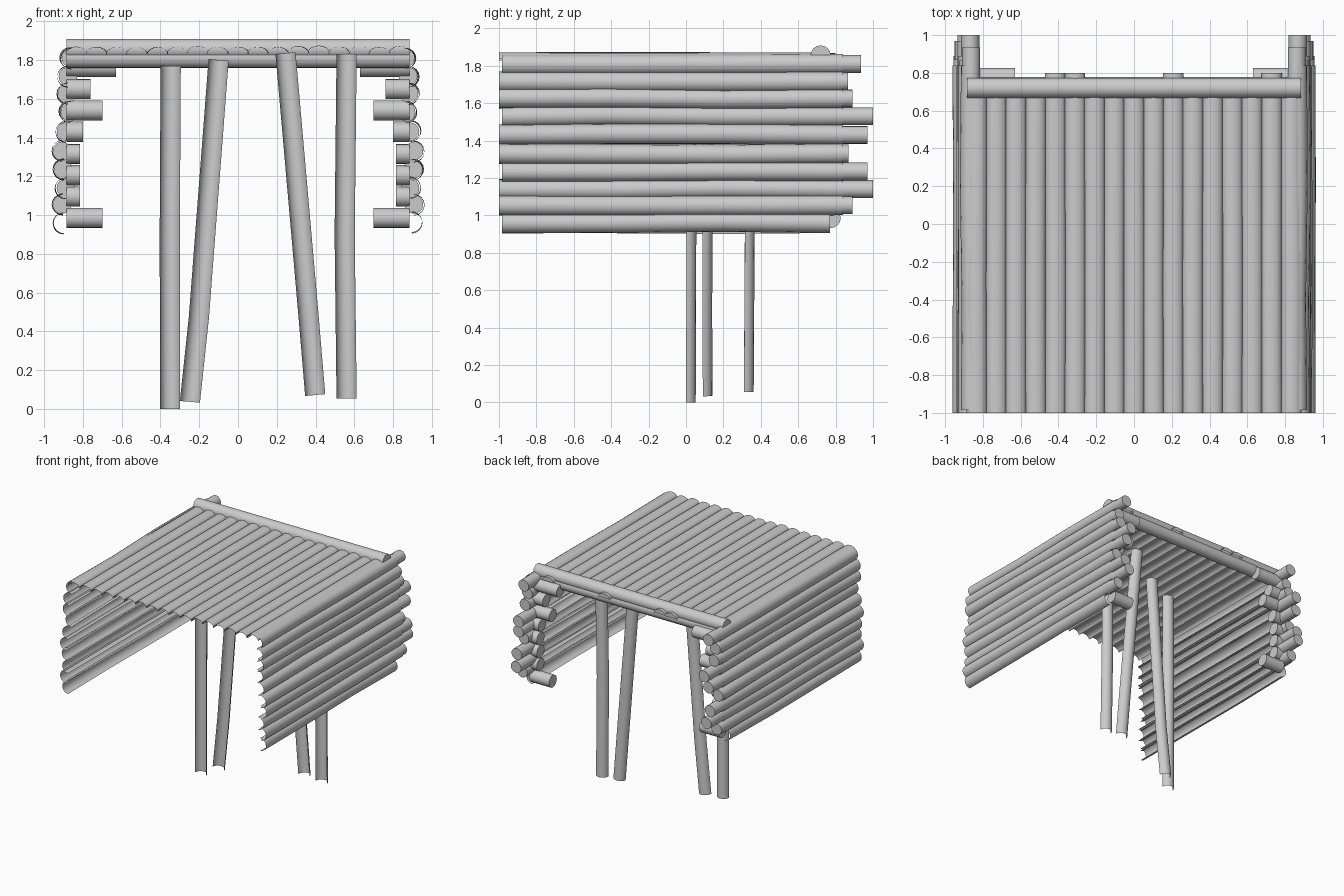
import bpy, bmesh, math, random
from mathutils import Vector

if "Cube" in bpy.data.objects:
    bpy.data.objects.remove(bpy.data.objects["Cube"])

random.seed(4)


def log(name, path, out, w, h=None, half=False, start_cap=True, end_cap=True):
    """Log swept along path; half=True gives only the shell facing 'out'."""
    h = h or w
    pts = [Vector(p) for p in path]
    t = (pts[-1] - pts[0]).normalized()
    o = Vector(out)
    o = (o - t * o.dot(t)).normalized()
    s = o.cross(t)
    n = 8 if half else 16
    count = n + 1 if half else n
    span = math.pi if half else 2 * math.pi
    bm = bmesh.new()
    rings = []
    for p in pts:
        rings.append([bm.verts.new(p + s * w * math.cos(span * k / n) + o * h * math.sin(span * k / n))
                      for k in range(count)])
    for a, b in zip(rings, rings[1:]):
        for k in range(n):
            j = (k + 1) % count
            bm.faces.new((a[k], a[j], b[j], b[k]))
    if start_cap:
        bm.faces.new(rings[0][::-1])
    if end_cap:
        bm.faces.new(rings[-1])
    me = bpy.data.meshes.new(name)
    bm.to_mesh(me)
    bm.free()
    ob = bpy.data.objects.new(name, me)
    bpy.context.collection.objects.link(ob)
    bpy.context.view_layer.objects.active = ob
    ob.select_set(True)
    bpy.ops.object.shade_smooth_by_angle(angle=math.radians(40))
    ob.select_set(False)


def wob(a=0.006):
    return random.uniform(-a, a)


# Side walls: (height, outer edge, rear end) for each log
rows = [(0.96, 0.95, 0.77), (1.055, 0.96, 0.89), (1.14, 0.94, 1.0), (1.235, 0.955, 0.97),
        (1.33, 0.96, 0.87), (1.43, 0.94, 0.97), (1.53, 0.92, 1.0), (1.625, 0.935, 0.89),
        (1.715, 0.93, 0.865), (1.81, 0.915, 0.935)]
R = 0.053
for side, label in ((-1, "left"), (1, "right")):
    for i, (z, edge, end) in enumerate(rows):
        cx = side * (edge - R)
        first = i == 0
        log(f"{label}_wall_log_{i}",
            [(cx, -1 if i % 3 else -0.985, z + wob(0.003)), (cx + wob(), -0.4, z + wob()),
             (cx + wob(), 0.2, z + wob()), (cx, 0.77 if first else 0.84, z)],
            (side, 0, 0), R + 0.001, half=True, start_cap=False, end_cap=False)
        # Full round log end that sticks out at the rear corner
        if not first:
            log(f"{label}_wall_log_end_{i}", [(cx, 0.76, z), (cx, end, z)],
                (side, 0, 0), 0.048)

    # Cut-off rear wall logs: (height, inner end)
    stubs = [(0.985, 0.70), (1.095, 0.815), (1.205, 0.815), (1.315, 0.815),
             (1.43, 0.80), (1.54, 0.70), (1.65, 0.76), (1.765, 0.63)]
    for i, (z, inner) in enumerate(stubs):
        log(f"{label}_rear_stub_{i}", [(side * 0.885, 0.775, z), (side * inner, 0.775, z)],
            (0, 1, 0), 0.052)

# Roof logs: shallow half shells side by side
N = 17
pitch = 1.77 / N
long_ones = {4: 0.80, 5: 0.80, 10: 0.80, 15: 0.80}
for i in range(N):
    x = -0.885 + pitch * (i + 0.5)
    b = 1.832 + wob(0.004)
    log(f"roof_log_{i}",
        [(x, -1, b), (x + wob(0.003), -0.3, b + wob(0.003)), (x, 0.3, b), (x, long_ones.get(i, 0.76), b)],
        (0, 0, 1), pitch / 2 + 0.002, 0.036, half=True, start_cap=False)

# Cross beams above and below the rear edge of the roof
log("upper_rear_beam", [(-0.885, 0.72, 1.855), (0.885, 0.72, 1.855)], (0, 0, 1), 0.054)
log("lower_rear_beam", [(-0.885, 0.725, 1.81), (0.885, 0.725, 1.81)], (0, 0, 1), 0.052)

# Support posts: half shells with the round side to the rear
posts = [
    [(-0.35, 0, 0), (-0.352, 0.003, 0.9), (-0.347, 0.002, 1.77)],
    [(-0.248, 0.09, 0.037), (-0.202, 0.088, 0.47), (-0.1, 0.092, 1.8)],
    [(0.398, 0.31, 0.072), (0.362, 0.312, 0.5), (0.245, 0.32, 1.835)],
    [(0.56, 0.31, 0.055), (0.55, 0.315, 0.9), (0.56, 0.325, 1.83)],
]
for i, path in enumerate(posts):
    log(f"support_post_{i}", path, (0, 1, 0), 0.052, half=True, start_cap=False)
